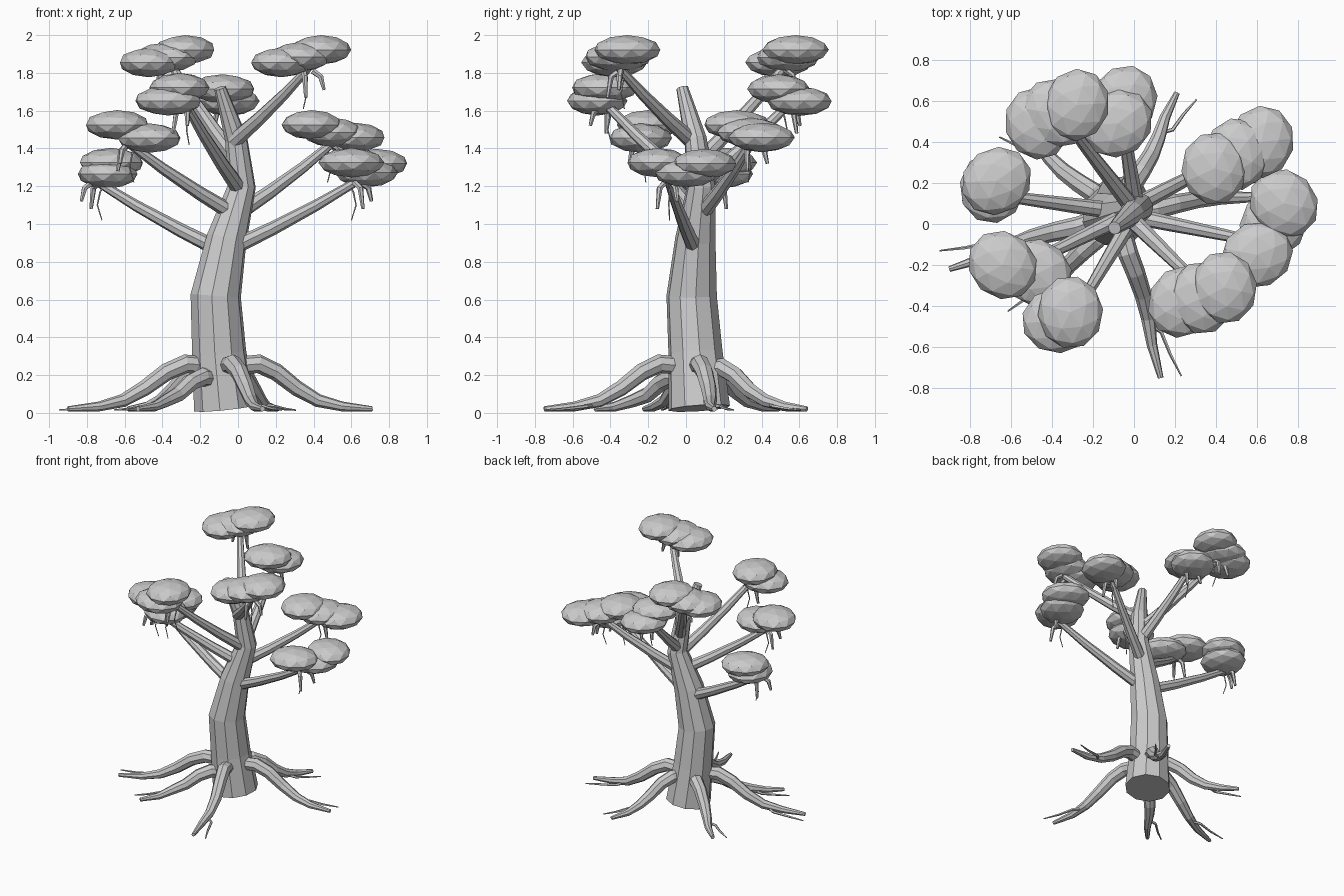
import bpy, bmesh, random
from mathutils import Vector, Matrix

random.seed(4)


def finish(bm, name):
    bmesh.ops.recalc_face_normals(bm, faces=bm.faces)
    me = bpy.data.meshes.new(name)
    bm.to_mesh(me)
    bm.free()
    ob = bpy.data.objects.new(name, me)
    bpy.context.collection.objects.link(ob)
    return ob


def tube(name, pts, radii, sides=8):
    """Flat-sided tapering limb along a path, capped at both ends."""
    pts = [Vector(p) for p in pts]
    bm = bmesh.new()
    rings = []
    t_old, u = None, None
    for i, p in enumerate(pts):
        t = (pts[min(i + 1, len(pts) - 1)] - pts[max(i - 1, 0)]).normalized()
        if u is None:
            u = t.orthogonal().normalized()
        else:
            u = t_old.rotation_difference(t) @ u
        v = t.cross(u)
        rot = [Matrix.Rotation(6.2831853 * k / sides, 3, t) @ u for k in range(sides)]
        rings.append([bm.verts.new(p + radii[i] * r) for r in rot])
        t_old = t
    for a, b in zip(rings, rings[1:]):
        for k in range(sides):
            n = (k + 1) % sides
            bm.faces.new((a[k], a[n], b[n], b[k]))
    bm.faces.new(rings[0][::-1])
    bm.faces.new(rings[-1])
    return finish(bm, name)


def blob(bm, c):
    """One flattened faceted leaf clump."""
    m = (Matrix.Translation(c) @ Matrix.Rotation(random.uniform(0, 6), 4, 'Z')
         @ Matrix.Diagonal((0.178, 0.160, 0.078, 1)))
    bmesh.ops.create_icosphere(bm, subdivisions=2, radius=1, matrix=m)


# Trunk: leaning S-curve with a slightly tilted foot
tube("trunk",
     [(-0.07, 0.07, 0.025), (-0.10, 0.05, 0.32), (-0.118, 0.03, 0.62), (-0.06, 0.05, 0.92),
      (0.02, 0.08, 1.20), (-0.01, 0.05, 1.45), (-0.095, -0.02, 1.72)],
     [0.165, 0.145, 0.135, 0.108, 0.075, 0.060, 0.032], 10)

# Roots: tip x, tip y, height at the trunk, side of the rootlet
roots = [(-0.90, -0.22, 0.27, -1), (-0.53, -0.48, 0.20, -1), (0.13, -0.75, 0.27, 1),
         (0.71, 0.15, 0.27, 1), (0.21, 0.64, 0.25, -1), (-0.58, 0.49, 0.25, 1)]
base = Vector((-0.08, 0.05, 0))
for i, (x, y, h, s) in enumerate(roots):
    d = Vector((x, y, 0)) - base
    side = Vector((-d.y, d.x, 0)).normalized() * s

    def at(f, z, off=0.0):
        return base + d * f + side * off + Vector((0, 0, z))

    tube(f"root_{i + 1}",
         [at(0.10, h - 0.02), at(0.24, h - 0.01), at(0.36, h * 0.80, 0.012), at(0.50, h * 0.48, 0.02),
          at(0.64, 0.065, 0.015), at(0.80, 0.034), at(1, 0.021)],
         [0.048, 0.050, 0.047, 0.042, 0.035, 0.026, 0.014])
    tube(f"rootlet_{i + 1}",
         [at(0.66, 0.045), at(0.74, 0.035, 0.06), at(0.88, 0.022, 0.075), at(1.02, 0.015, 0.10)],
         [0.011, 0.010, 0.008, 0.004], 5)

# Branches: (start on trunk, end under leaves, leaf clump centres)
limbs = [
    ((-0.07, 0.06, 0.85), (-0.74, 0.15, 1.22), [(-0.69, 0.18, 1.265), (-0.67, 0.21, 1.325)]),
    ((-0.06, 0.05, 0.86), (0.62, -0.09, 1.22),
     [(0.73, 0.10, 1.32), (0.68, 0.0, 1.272), (0.60, -0.15, 1.325)]),
    ((0.00, 0.06, 1.04), (-0.57, -0.22, 1.42), [(-0.64, -0.20, 1.525), (-0.47, -0.24, 1.455)]),
    ((-0.01, 0.08, 1.05), (0.49, 0.34, 1.42),
     [(0.39, 0.27, 1.525), (0.50, 0.34, 1.485), (0.62, 0.40, 1.458)]),
    ((0.01, 0.06, 1.18), (-0.27, -0.41, 1.62), [(-0.37, -0.47, 1.652), (-0.31, -0.43, 1.722)]),
    ((0.01, 0.08, 1.22), (-0.06, 0.53, 1.62), [(-0.05, 0.60, 1.65), (-0.08, 0.49, 1.715)]),
    ((0.00, 0.07, 1.33), (-0.34, 0.51, 1.82),
     [(-0.28, 0.58, 1.922), (-0.38, 0.54, 1.882), (-0.47, 0.49, 1.855)]),
    ((-0.02, 0.03, 1.44), (0.36, -0.34, 1.81),
     [(0.44, -0.31, 1.922), (0.33, -0.36, 1.885), (0.23, -0.38, 1.855)]),
]
for i, (a, b, blobs) in enumerate(limbs):
    a, b = Vector(a), Vector(b)
    sag = Vector((0, 0, -0.012))
    tube(f"branch_{i + 1}",
         [a, a.lerp(b, 0.35) + sag, a.lerp(b, 0.7) + sag, b, b + (b - a) * 0.06],
         [0.043, 0.037, 0.030, 0.023, 0.016])
    out = Vector((b.x, b.y, 0)).normalized()
    side = Vector((-out.y, out.x, 0))

    # Stub twigs and thin vines hanging at the branch end
    for k, s in enumerate((-1, 1)):
        p = b + out * 0.03 * k + side * 0.02 * s
        drop = 0.14 - 0.04 * k
        tube(f"hanging_twig_{i + 1}_{k + 1}",
             [p, p + out * 0.035 + side * 0.025 * s - Vector((0, 0, 0.03)),
              p + out * 0.05 + side * 0.035 * s - Vector((0, 0, drop))],
             [0.017, 0.016, 0.009], 6)
    q = b - out * 0.04
    tube(f"hanging_vine_{i + 1}",
         [q, q + out * 0.03 - Vector((0, 0, 0.05)), q + out * 0.045 - Vector((0, 0, 0.12)),
          q + out * 0.02 - Vector((0, 0, 0.20))],
         [0.006, 0.005, 0.004, 0.003], 5)

    # Leaf pad
    bm = bmesh.new()
    for c in blobs:
        blob(bm, Vector(c))
    finish(bm, f"leaf_pad_{i + 1}")
